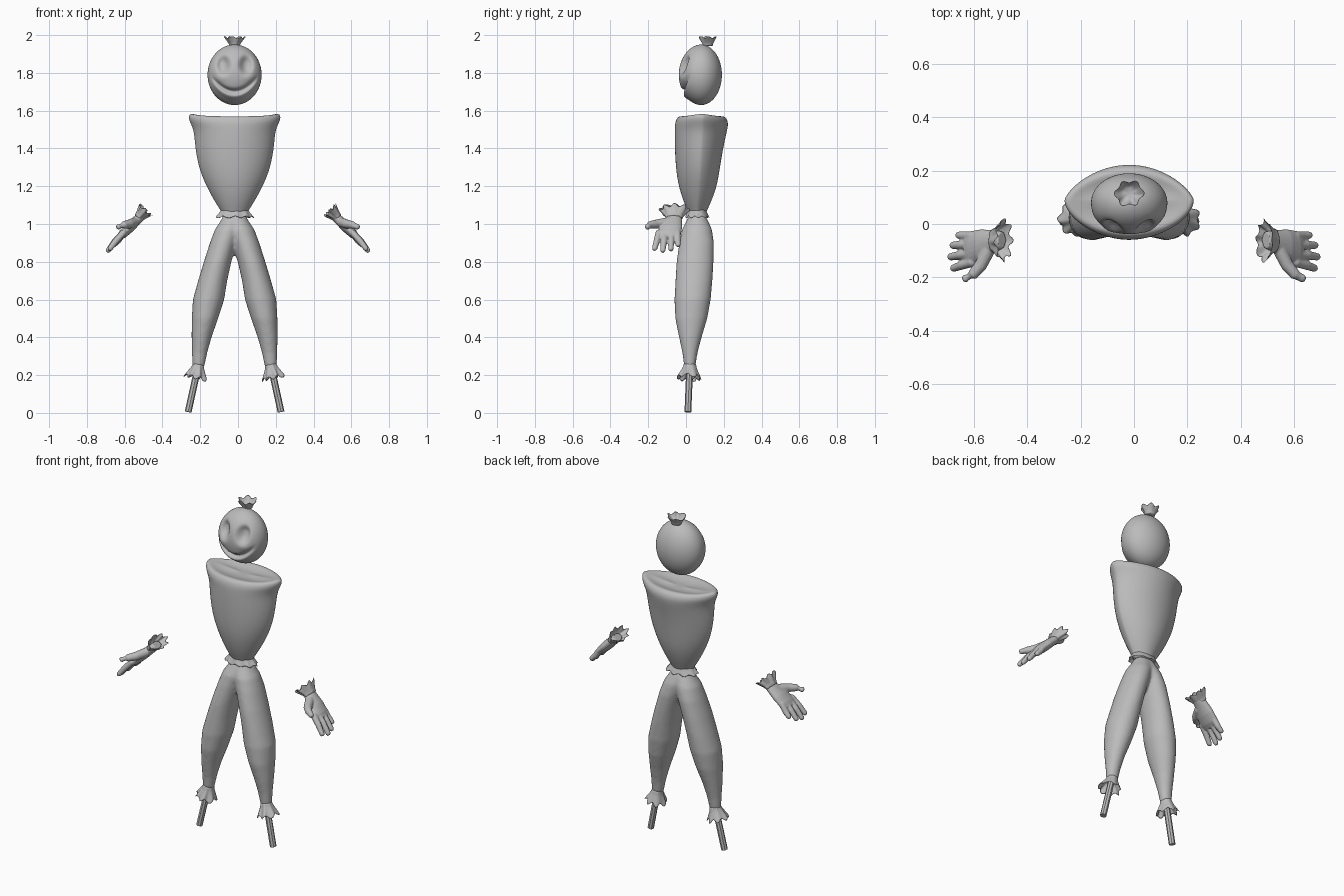
import bpy, bmesh, math
from mathutils import Vector

cube = bpy.data.objects.get("Cube")
if cube:
    bpy.data.objects.remove(cube, do_unlink=True)

grey = bpy.data.materials.new("plain_grey")
grey.use_nodes = True
colour = (0.5, 0.5, 0.5, 1)
grey.diffuse_color = colour
grey.node_tree.nodes["Principled BSDF"].inputs["Base Color"].default_value = colour

X, Y, Z = Vector((1, 0, 0)), Vector((0, 1, 0)), Vector((0, 0, 1))
CX = -0.018  # centre line of the body


def power(value, exponent):
    return math.copysign(abs(value) ** exponent, value)


def ring(c, u, v, ru, rv, n=32, front=1, back=1):
    """Closed section; exponents above 1 sharpen its two side corners."""
    points = []
    for i in range(n):
        a = 2 * math.pi * i / n
        s = math.sin(a)
        points.append(Vector(c) + u * (ru * math.cos(a)) + v * (rv * power(s, back if s > 0 else front)))
    return points


def loft(bm, rings):
    loops = [[bm.verts.new(p) for p in r] for r in rings]
    n = len(loops[0])
    for a, b in zip(loops, loops[1:]):
        for i in range(n):
            bm.faces.new((a[i], a[(i + 1) % n], b[(i + 1) % n], b[i]))
    for end in (loops[0], loops[-1]):
        bm.faces.new(end)


def finish(bm, name, subdiv=0, voxel=0, smoothing=0, smooth=True):
    bmesh.ops.recalc_face_normals(bm, faces=bm.faces)
    mesh = bpy.data.meshes.new(name)
    bm.to_mesh(mesh)
    bm.free()
    mesh.materials.append(grey)
    for poly in mesh.polygons:
        poly.use_smooth = smooth
    obj = bpy.data.objects.new(name, mesh)
    bpy.context.collection.objects.link(obj)
    if voxel:
        mod = obj.modifiers.new("blend", 'REMESH')
        mod.mode, mod.voxel_size, mod.use_smooth_shade = 'VOXEL', voxel, True
    if smoothing:
        mod = obj.modifiers.new("soften", 'SMOOTH')
        mod.factor, mod.iterations = 0.5, smoothing
    if subdiv:
        mod = obj.modifiers.new("round", 'SUBSURF')
        mod.levels = mod.render_levels = subdiv
    return obj


def ruffle(name, base, axis, u, v, ru, rv, length, pinch, waves, amp=0.13):
    """Gathered cloth flaring from a pinch to a wavy, hollow hem."""
    bm = bmesh.new()
    axis = axis.normalized()
    # height along the axis, width between pinch and hem, waviness
    stations = ((-0.15, 0.25, 0.3), (0, 0, 0), (0.5, 0.5, 0.6), (1, 1, 1),
                (0.97, 0.93, 1), (0.5, 0.4, 0.6), (0.15, -0.1, 0))
    rings, n = [], waves * 6
    for h, w, k in stations:
        f = pinch + (1 - pinch) * w
        pts = []
        for i in range(n):
            a = 2 * math.pi * i / n
            wave = math.cos(waves * a) + 0.4 * math.sin(2 * a + 1)
            g = f * (1 + amp * k * wave)
            lift = length * (h + 0.16 * k * math.sin(waves * a + 0.7 + math.sin(a)))
            pts.append(Vector(base) + u * (ru * g * math.cos(a)) + v * (rv * g * math.sin(a)) + axis * lift)
        rings.append(pts)
    loft(bm, rings)
    return finish(bm, name, subdiv=1)


def tube(bm, points, radii):
    """Round-ended limb through a few points."""
    pts = [Vector(p) for p in points]
    first = (pts[1] - pts[0]).normalized()
    last = (pts[-1] - pts[-2]).normalized()
    pts = [pts[0] - first * radii[0] * 0.7] + pts + [pts[-1] + last * radii[-1] * 0.7]
    radii = [radii[0] * 0.6] + list(radii) + [radii[-1] * 0.6]
    rings = []
    for i, (p, r) in enumerate(zip(pts, radii)):
        d = (pts[min(i + 1, len(pts) - 1)] - pts[max(i - 1, 0)]).normalized()
        u = d.cross(Vector((0.6, 0.1, -0.8)) if abs(d.y) > 0.5 else Y).normalized()
        rings.append(ring(p, u, d.cross(u), r, r, n=12))
    loft(bm, rings)


# Head: rounded sack with pressed eye sockets and a smiling mouth
bm = bmesh.new()
bmesh.ops.create_uvsphere(bm, u_segments=96, v_segments=72, radius=1)
for vert in bm.verts:
    x, y, z = vert.co.x * 0.143, vert.co.y * 0.11, vert.co.z * 0.16
    if y < 0:
        face = min(1, -y / 0.04)
        y -= 0.008 * face * (1 - vert.co.z ** 2)
        eye = ((abs(x) - 0.06) / 0.03) ** 2 + ((z - 0.052) / 0.043) ** 2
        y += 0.034 * face * math.exp(-eye ** 1.5)
        curve = z + 0.088 - 5.2 * x * x
        width = max(0, 1 - (abs(x) / 0.125) ** 4)
        y += 0.022 * face * width * math.exp(-(curve / 0.012) ** 2)
        y -= 0.010 * face * width * math.exp(-((curve + 0.028) / 0.015) ** 2)
        y -= 0.006 * face * math.exp(-((abs(x) - 0.075) / 0.03) ** 2 - ((z + 0.015) / 0.025) ** 2)
    vert.co = (CX + x, 0.08 + y, 1.79 + z)
finish(bm, "head")
ruffle("head_knot", (CX, 0.115, 1.948), Z, X, Y, 0.052, 0.05, 0.042, 0.5, 6)

# Torso: stuffed sack with pointed shoulders and a sunken top
bm = bmesh.new()
sections = (  # z, half width, front y, back y, corner y
    (1.04, 0.06, 0.02, 0.10, 0.06), (1.07, 0.072, 0.01, 0.11, 0.06),
    (1.11, 0.10, -0.01, 0.13, 0.065), (1.20, 0.15, -0.04, 0.165, 0.07),
    (1.30, 0.192, -0.055, 0.18, 0.075), (1.42, 0.211, -0.06, 0.20, 0.08),
    (1.50, 0.215, -0.06, 0.22, 0.085), (1.54, 0.245, -0.058, 0.225, 0.088),
    (1.567, 0.243, -0.045, 0.21, 0.088), (1.573, 0.225, -0.025, 0.19, 0.088),
    (1.562, 0.19, 0.0, 0.165, 0.088), (1.553, 0.10, 0.05, 0.125, 0.088))
rings = []
for z, half, front, back, mid in sections:
    pts = ring((CX, mid, z), X, Y, half, 1, n=40, front=1.15, back=1.4)
    for p in pts:
        d = p.y - mid
        p.y = mid + d * ((back - mid) if d > 0 else (mid - front))
        if z > 1.52:  # shoulder tips rise a little
            p.z += 0.012 * (abs(p.x - CX) / half) ** 4
    rings.append(pts)
loft(bm, rings)
finish(bm, "torso", subdiv=2)
ruffle("waist_ruffle", (CX, 0.06, 1.073), -Z, X, Y, 0.098, 0.064, 0.038, 0.72, 9, 0.06)

# Trousers: two padded legs blended at the hips
bm = bmesh.new()
leg = (  # offset from centre, y, z, half width, half depth
    (0.012, 0.06, 1.05, 0.045, 0.04), (0.016, 0.06, 1.02, 0.056, 0.056),
    (0.035, 0.058, 0.97, 0.070, 0.080), (0.060, 0.056, 0.90, 0.071, 0.092),
    (0.090, 0.048, 0.80, 0.073, 0.098), (0.116, 0.042, 0.70, 0.077, 0.098),
    (0.138, 0.035, 0.60, 0.083, 0.096), (0.157, 0.028, 0.50, 0.070, 0.085),
    (0.175, 0.023, 0.40, 0.053, 0.060), (0.185, 0.021, 0.32, 0.041, 0.041),
    (0.192, 0.020, 0.24, 0.032, 0.029))
for side in (1, -1):
    loft(bm, [ring((CX + side * dx, y, z), X, Y, a, b) for dx, y, z, a, b in leg])
finish(bm, "trousers", voxel=0.01, smoothing=6)

for side, label in ((1, "left"), (-1, "right")):
    # Ankle ruffle and wooden stick
    top = Vector((CX + side * 0.192, 0.02, 0.25))
    foot = Vector((CX + side * 0.246, 0.01, 0.005))
    d = (foot - top).normalized()
    u = Y.cross(d).normalized()
    ruffle(label + "_ankle_ruffle", top, d, u, Y, 0.058, 0.064, 0.068, 0.48, 7)
    bm = bmesh.new()
    loft(bm, [ring(p, u, d.cross(u), 0.018, 0.018, n=8) for p in (top, foot)])
    finish(bm, label + "_leg_stick", smooth=False)

    # Hand: palm, four fingers and thumb blended together
    def at(x, y, z):
        return Vector((side * x, y, z))

    bm = bmesh.new()
    d = at(0.7, 0, -0.7).normalized()
    v = d.cross(Y)
    palm = ((0.495, -0.060, 1.055, 0.032, 0.022), (0.53, -0.066, 1.025, 0.044, 0.025),
            (0.575, -0.080, 0.982, 0.060, 0.028), (0.61, -0.090, 0.947, 0.064, 0.024),
            (0.63, -0.094, 0.928, 0.058, 0.016))
    loft(bm, [ring(at(x, y, z), Y, v, a, b, n=20) for x, y, z, a, b in palm])
    for y0, y1, reach in ((-0.143, -0.166, 0.066), (-0.110, -0.123, 0.076),
                          (-0.077, -0.080, 0.068), (-0.046, -0.042, 0.046)):
        tube(bm, [at(0.605, y0, 0.955), at(0.612 + reach * 0.5, (y0 + y1) / 2, 0.912),
                  at(0.612 + reach, y1, 0.935 - reach)], [0.018, 0.017, 0.014])
    tube(bm, [at(0.545, -0.095, 1.01), at(0.575, -0.155, 1.0), at(0.605, -0.190, 0.995),
              at(0.632, -0.204, 0.985)], [0.026, 0.024, 0.020, 0.016])
    finish(bm, label + "_hand", voxel=0.004, smoothing=3)

    # Cuff gathered at the wrist, opening toward the arm
    ruffle(label + "_cuff", at(0.525, -0.062, 1.035), at(-0.7, 0, 0.75), Y, v,
           0.074, 0.044, 0.055, 0.55, 8)
